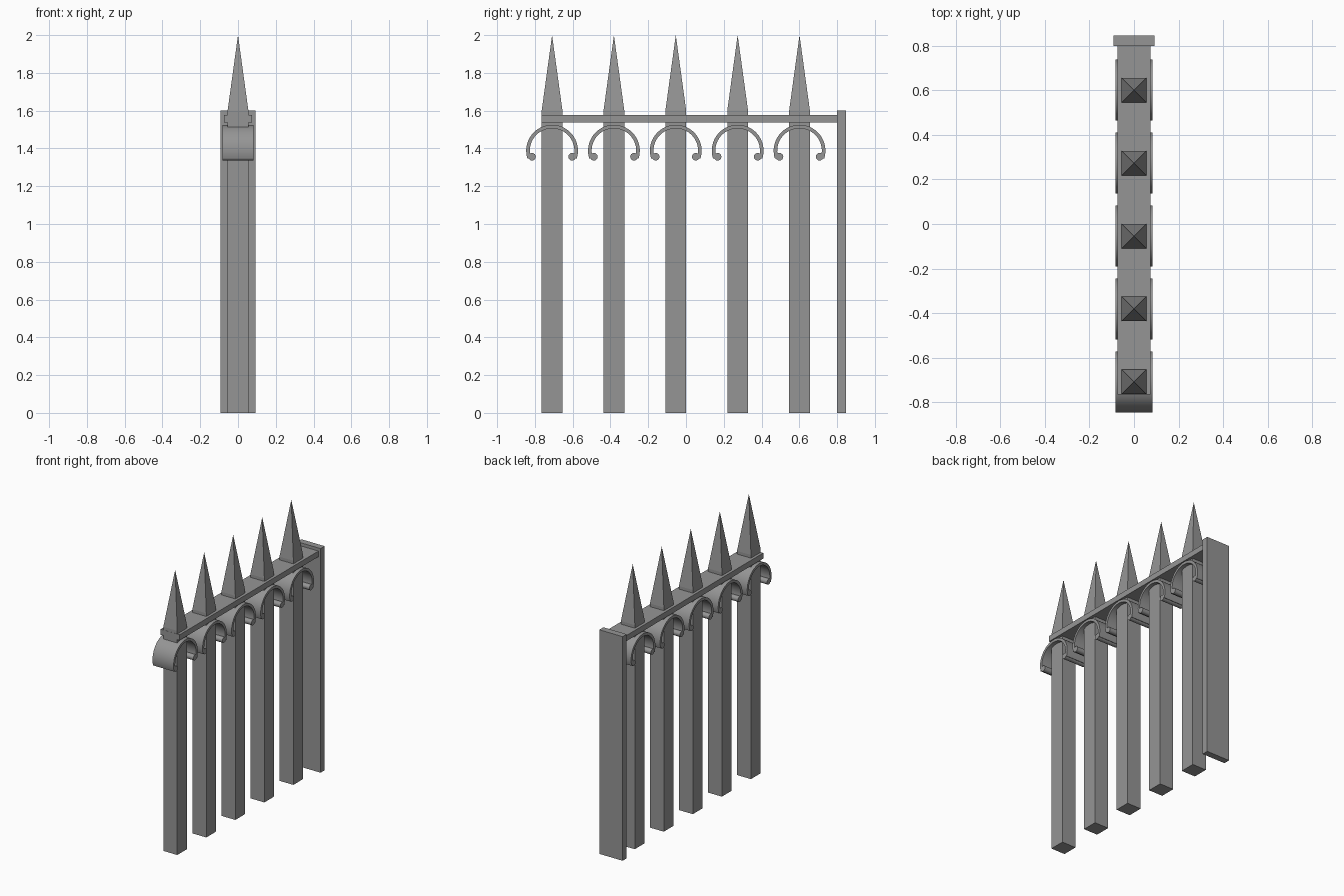
import bpy, bmesh, math

if "Cube" in bpy.data.objects:
    bpy.data.objects.remove(bpy.data.objects["Cube"])

iron = bpy.data.materials.new("iron_grey")
iron.diffuse_color = (0.30, 0.30, 0.30, 1)
iron.use_nodes = True
iron.node_tree.nodes["Principled BSDF"].inputs["Base Color"].default_value = iron.diffuse_color


def make(name, bm):
    bmesh.ops.recalc_face_normals(bm, faces=bm.faces[:])
    me = bpy.data.meshes.new(name)
    bm.to_mesh(me)
    bm.free()
    me.materials.append(iron)
    ob = bpy.data.objects.new(name, me)
    bpy.context.collection.objects.link(ob)
    return ob


def box(name, x, y0, y1, z0, z1):
    bm = bmesh.new()
    bmesh.ops.create_cube(bm, size=1)
    for v in bm.verts:
        v.co = (v.co.x * 2 * x, y1 if v.co.y > 0 else y0, z1 if v.co.z > 0 else z0)
    return make(name, bm)


def picket(name, y, h=0.055):
    # square post topped by a pyramid spike
    bm = bmesh.new()
    corners = [(-h, -h), (h, -h), (h, h), (-h, h)]
    base = [bm.verts.new((a, y + b, 0)) for a, b in corners]
    top = [bm.verts.new((a, y + b, 1.6)) for a, b in corners]
    tip = bm.verts.new((0, y, 2))
    bm.faces.new(base)
    for i in range(4):
        j = (i + 1) % 4
        bm.faces.new((base[i], base[j], top[j], top[i]))
        bm.faces.new((top[i], top[j], tip))
    return make(name, bm)


def extrude_profile(bm, pts, x):
    a = [bm.verts.new((-x, y, z)) for y, z in pts]
    face = bm.faces.new(a)
    geo = bmesh.ops.extrude_face_region(bm, geom=[face])["geom"]
    for v in geo:
        if isinstance(v, bmesh.types.BMVert):
            v.co.x = x


def scroll(name, y, zc=1.388, x=0.083, n=40):
    # horseshoe band with a rolled bead at each end
    bm = bmesh.new()
    angs = [math.radians(-18 + 216 * i / n) for i in range(n + 1)]
    pts = [(y + 0.137 * math.cos(a), zc + 0.137 * math.sin(a)) for a in angs]
    pts += [(y + 0.118 * math.cos(a), zc + 0.118 * math.sin(a)) for a in reversed(angs)]
    extrude_profile(bm, pts, x)
    for s in (-1, 1):
        bead = [(y + s * 0.106 + 0.02 * math.cos(k * math.pi / 8),
                 1.356 + 0.02 * math.sin(k * math.pi / 8)) for k in range(16)]
        extrude_profile(bm, bead, x)
    ob = make(name, bm)
    bpy.ops.object.select_all(action='DESELECT')
    ob.select_set(True)
    bpy.context.view_layer.objects.active = ob
    bpy.ops.object.shade_smooth_by_angle(angle=math.radians(35))


# five pickets with their scrolls
for i in range(5):
    y = -0.709 + 0.3275 * i
    picket(f"picket_{i + 1}", y)
    scroll(f"scroll_{i + 1}", y)

# top rail and end plate
box("top_rail", 0.075, -0.765, 0.802, 1.538, 1.578)
box("end_plate", 0.092, 0.80, 0.846, 0, 1.6)
